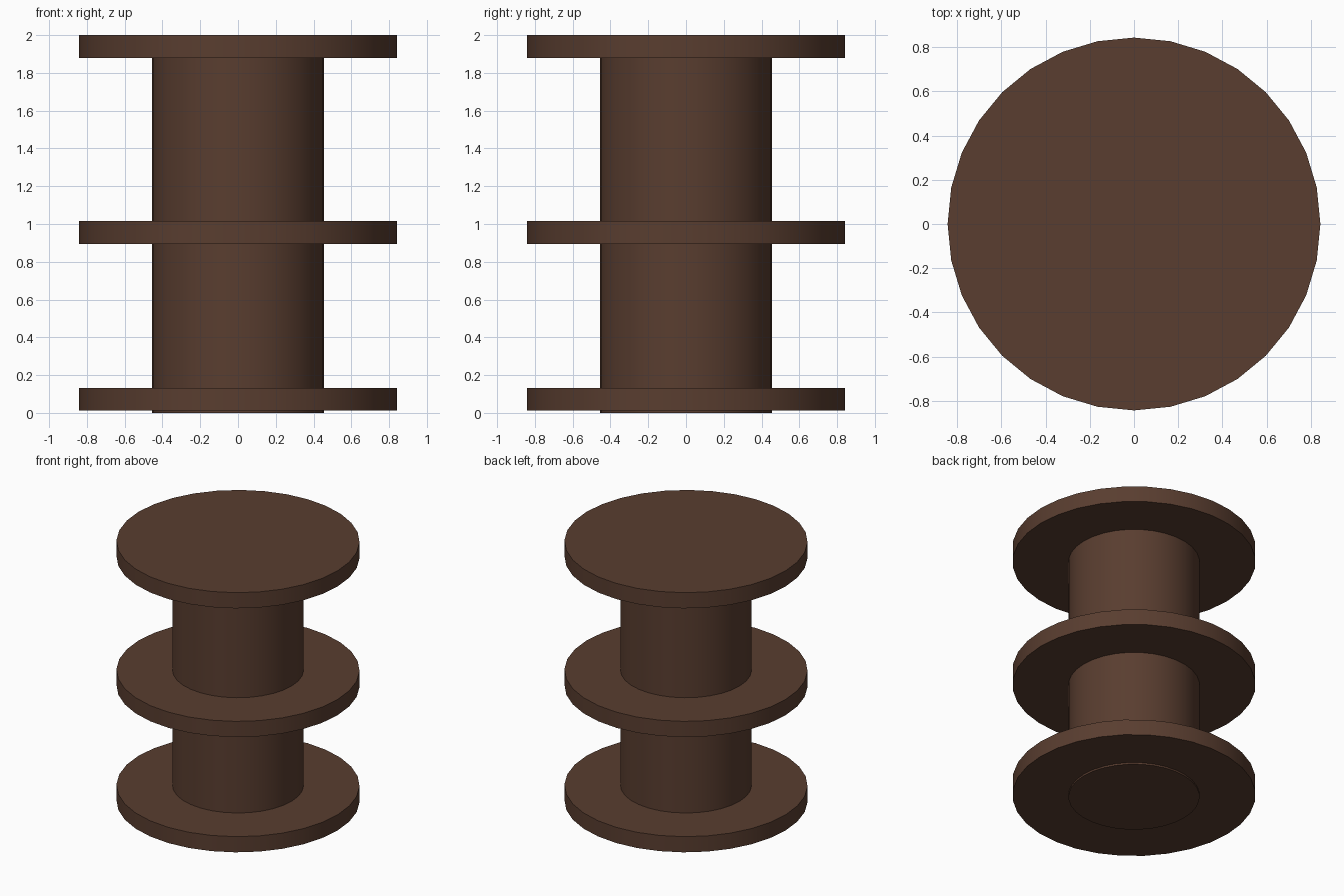
import bpy
import math

if "Cube" in bpy.data.objects:
    bpy.data.objects.remove(bpy.data.objects["Cube"])

brown = bpy.data.materials.new("dark_brown")
brown.diffuse_color = (0.1, 0.047, 0.029, 1)
brown.use_nodes = True
brown.node_tree.nodes["Principled BSDF"].inputs["Base Color"].default_value = brown.diffuse_color


def cylinder(name, radius, z0, z1):
    bpy.ops.mesh.primitive_cylinder_add(
        vertices=32, radius=radius, depth=z1 - z0, location=(0, 0, (z0 + z1) / 2))
    ob = bpy.context.object
    ob.name = name
    ob.data.materials.append(brown)
    bpy.ops.object.shade_smooth_by_angle(angle=math.radians(30))
    return ob


# Central column, ending inside the top flange
cylinder("column", 0.455, 0.0, 1.94)

# Three equal flanges
for name, z in (("bottom_flange", 0.013), ("middle_flange", 0.895), ("top_flange", 1.88)):
    cylinder(name, 0.843, z, z + 0.12)
